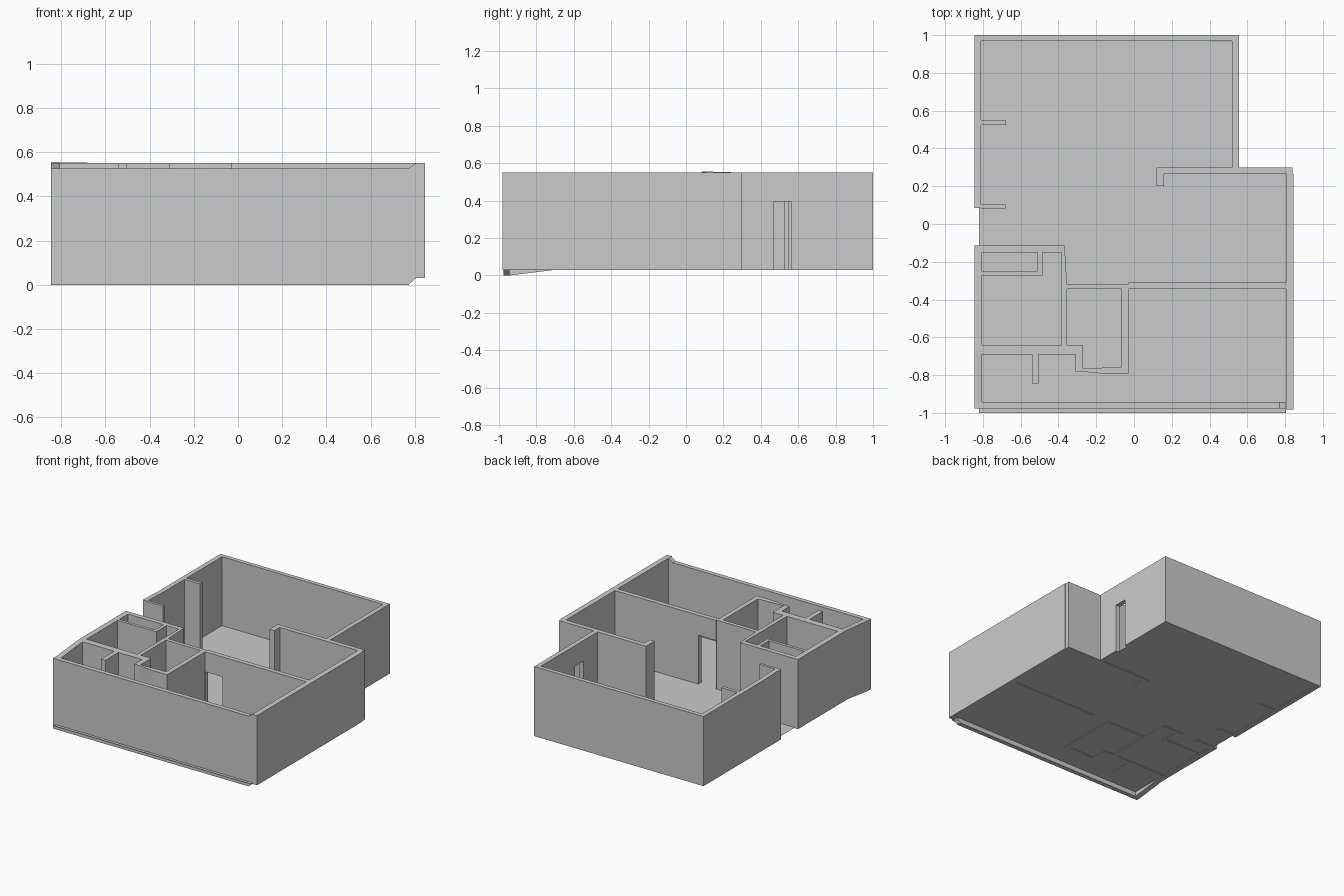
import bpy, bmesh
from mathutils import Vector

if "Cube" in bpy.data.objects:
    bpy.data.objects.remove(bpy.data.objects["Cube"])

Z0, Z1, DOOR = 0.03, 0.55, 0.40


def prism(name, profile, axis, a, b):
    """Extrude a 2D profile along an axis from a to b."""
    place = {"x": lambda p, t: (t, p[0], p[1]),
             "y": lambda p, t: (p[0], t, p[1]),
             "z": lambda p, t: (p[0], p[1], t)}[axis]
    bm = bmesh.new()
    face = bm.faces.new([bm.verts.new(place(p, a)) for p in profile])
    if b != a:
        new = bmesh.ops.extrude_face_region(bm, geom=[face])["geom"]
        step = Vector(place((0, 0), b - a))
        bmesh.ops.translate(bm, vec=step, verts=[v for v in new if isinstance(v, bmesh.types.BMVert)])
        bmesh.ops.recalc_face_normals(bm, faces=bm.faces)
    mesh = bpy.data.meshes.new(name)
    bm.to_mesh(mesh)
    bm.free()
    obj = bpy.data.objects.new(name, mesh)
    bpy.context.collection.objects.link(obj)
    return obj


def wall(name, x0, x1, y0, y1, z0=Z0, z1=Z1):
    return prism(name, [(x0, y0), (x1, y0), (x1, y1), (x0, y1)], "z", z0, z1)


def door_wall_x(name, x0, x1, y0, y1, d0, d1):
    """Wall along x with a doorway from d0 to d1."""
    prism(name, [(x0, Z0), (d0, Z0), (d0, DOOR), (d1, DOOR), (d1, Z0),
                 (x1, Z0), (x1, Z1), (x0, Z1)], "y", y0, y1)


# Thin floor sheet
prism("floor", [(-0.82, -1), (0.805, -1), (0.81, 0.28), (0.53, 0.28), (0.53, 0.965),
                (0.3, 0.97), (-0.82, 0.98)], "z", 0.035, 0.035)

# Front wall sits slightly lower, stepping up near the right corner
prism("front_wall", [(-0.845, 0), (0.77, 0), (0.805, 0.03), (0.805, 0.55),
                     (0.77, 0.525), (-0.845, 0.525)], "y", -0.977, -0.943)

# Left walls, either side of the entrance gap
prism("left_front_wall", [(-0.943, 0), (-0.70, 0.03), (-0.115, 0.03), (-0.115, 0.55),
                          (-0.67, 0.55), (-0.943, 0.525)], "x", -0.845, -0.804)
prism("left_back_wall", [(0.085, 0.03), (0.968, 0.03), (0.968, 0.55), (0.30, 0.55),
                         (0.085, 0.556)], "x", -0.845, -0.81)
wall("left_entry_stub", -0.81, -0.68, 0.083, 0.103, z1=0.554)
wall("left_middle_stub", -0.81, -0.68, 0.525, 0.55)

# Back and right outer walls
wall("back_wall", -0.845, 0.555, 0.968, 1.0)
prism("back_right_wall", [(0.30, Z0), (0.47, Z0), (0.47, 0.395), (0.565, 0.395), (0.565, Z0),
                          (0.968, Z0), (0.968, Z1), (0.30, Z1)], "x", 0.52, 0.555)
wall("return_wall", 0.12, 0.84, 0.265, 0.30)
wall("return_stub", 0.12, 0.16, 0.20, 0.265)
wall("right_wall", 0.805, 0.845, -0.982, 0.265)

# Wall dividing the large rooms, with a doorway
door_wall_x("middle_wall", -0.03, 0.805, -0.345, -0.31, -0.029, 0.115)

# Side room with an entry closet
door_wall_x("side_room_back_wall", -0.804, -0.365, -0.15, -0.115, -0.66, -0.535)
prism("side_room_right_wall", [(-0.385, -0.15), (-0.385, -0.64), (-0.355, -0.64),
                               (-0.355, -0.32), (-0.365, -0.15)], "z", Z0, Z1)
wall("closet_front_wall", -0.804, -0.485, -0.272, -0.25)
wall("closet_side_wall", -0.51, -0.485, -0.25, -0.15)

# Small inner room
wall("inner_room_back_wall", -0.355, -0.03, -0.345, -0.317)
wall("inner_room_right_wall", -0.065, -0.03, -0.795, -0.345)
wall("inner_room_step_wall", -0.31, -0.27, -0.78, -0.64)
prism("inner_room_front_wall", [(-0.27, -0.765), (-0.27, -0.782), (-0.14, -0.795),
                                (-0.065, -0.795), (-0.065, -0.757)], "z", Z0, Z1)

# Front passage
wall("passage_wall", -0.804, -0.31, -0.69, -0.64)
wall("passage_stub", -0.54, -0.505, -0.845, -0.69)
